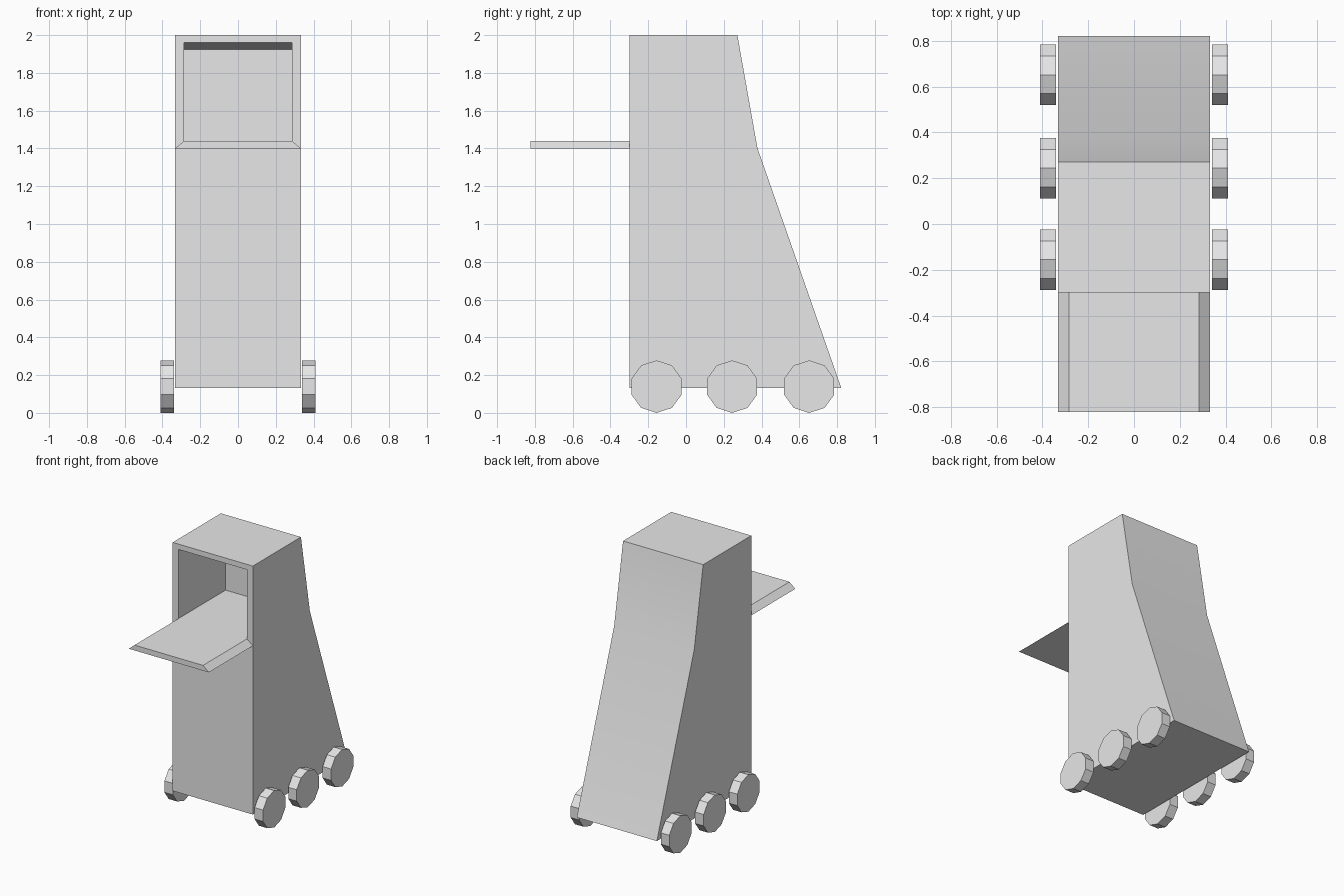
import bpy
import bmesh
from math import pi, radians
from mathutils import Matrix

cube = bpy.data.objects.get("Cube")
if cube:
    bpy.data.objects.remove(cube, do_unlink=True)

# Single plain grey material
GREY = (0.8, 0.8, 0.8, 1.0)
grey = bpy.data.materials.new("light_grey")
grey.use_nodes = True
grey.diffuse_color = GREY
grey.node_tree.nodes["Principled BSDF"].inputs["Base Color"].default_value = GREY


def make_object(name, bm):
    bmesh.ops.recalc_face_normals(bm, faces=bm.faces[:])
    mesh = bpy.data.meshes.new(name)
    bm.to_mesh(mesh)
    bm.free()
    mesh.materials.append(grey)
    obj = bpy.data.objects.new(name, mesh)
    bpy.context.collection.objects.link(obj)
    return obj


def prism(name, points, offset):
    """Sweep a closed 3D outline along an offset."""
    bm = bmesh.new()
    face = bm.faces.new([bm.verts.new(p) for p in points])
    swept = bmesh.ops.extrude_face_region(bm, geom=[face], use_keep_orig=True)
    verts = [g for g in swept["geom"] if isinstance(g, bmesh.types.BMVert)]
    bmesh.ops.translate(bm, verts=verts, vec=offset)
    return make_object(name, bm)


HALF = 0.333      # half width of the body
INNER = 0.285     # half width of the opening
FRONT = -0.30     # front plane of the body
SHELF_TOP, SHELF_BOTTOM = 1.44, 1.40

# Tall cabinet with a sloping back
side = [(FRONT, 0.132), (FRONT, 2.0), (0.272, 2.0), (0.378, 1.402), (0.822, 0.132)]
body = prism("cabinet_body", [(-HALF, y, z) for y, z in side], (2 * HALF, 0, 0))

# Deep recess with a ceiling that drops toward the back
niche = [(FRONT - 0.1, SHELF_TOP), (FRONT - 0.1, 1.966), (0.26, 1.925), (0.26, SHELF_TOP)]
cutter = prism("recess_cutter", [(-INNER, y, z) for y, z in niche], (2 * INNER, 0, 0))
cutter.hide_render = True
cut = body.modifiers.new("recess", "BOOLEAN")
cut.operation = "DIFFERENCE"
cut.solver = "EXACT"
cut.object = cutter

bpy.ops.object.select_all(action="DESELECT")
body.select_set(True)
bpy.context.view_layer.objects.active = body
bpy.ops.object.modifier_apply(modifier=cut.name)
bpy.data.objects.remove(cutter, do_unlink=True)
bpy.ops.object.shade_smooth_by_angle(angle=radians(30))

# Fold-down shelf with bevelled sides
section = [(-HALF, SHELF_BOTTOM), (HALF, SHELF_BOTTOM), (INNER, SHELF_TOP), (-INNER, SHELF_TOP)]
prism("front_shelf", [(x, FRONT, z) for x, z in section], (0, -0.522, 0))

# Three ten-sided wheels on each side
RADIUS = 0.139
for side_name, sign in (("left", 1), ("right", -1)):
    for place, y in (("front", -0.156), ("middle", 0.244), ("back", 0.652)):
        bm = bmesh.new()
        turn = Matrix.Rotation(pi / 2, 4, "Y")
        bmesh.ops.create_cone(bm, cap_ends=True, segments=10, radius1=RADIUS,
                              radius2=RADIUS, depth=0.07, matrix=turn)
        # Stand each wheel on a corner
        top = max(bm.verts, key=lambda v: v.co.z).co.z
        if top < RADIUS * 0.99:
            bmesh.ops.rotate(bm, verts=bm.verts[:], cent=(0, 0, 0),
                             matrix=Matrix.Rotation(pi / 10, 3, "X"))
        bmesh.ops.translate(bm, verts=bm.verts[:], vec=(sign * 0.375, y, RADIUS))
        make_object(f"{side_name}_{place}_wheel", bm)
